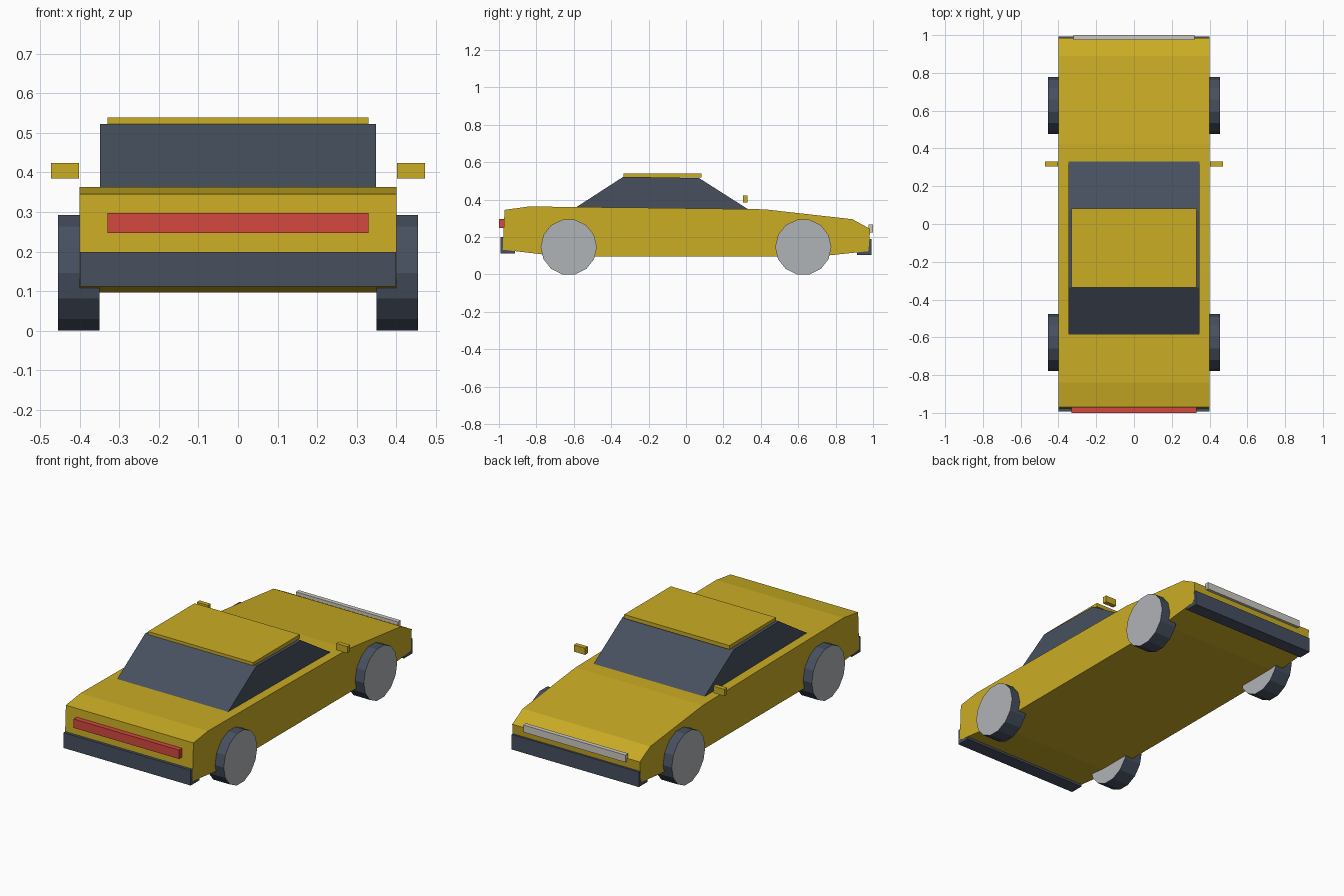
import bpy, bmesh, math
from mathutils import Matrix

if "Cube" in bpy.data.objects:
    bpy.data.objects.remove(bpy.data.objects["Cube"])


def mat(name, r, g, b):
    m = bpy.data.materials.new(name)
    lin = [((c / 255 + 0.055) / 1.055) ** 2.4 for c in (r, g, b)]
    m.diffuse_color = (*lin, 1)
    m.use_nodes = True
    m.node_tree.nodes["Principled BSDF"].inputs["Base Color"].default_value = m.diffuse_color
    return m


YELLOW = mat("yellow paint", 202, 172, 36)
DARK = mat("dark slate", 71, 80, 95)
RED = mat("red lens", 212, 72, 62)
GREY = mat("wheel grey", 176, 179, 183)
PALE = mat("pale lens", 205, 201, 192)


def finish(name, bm, *mats):
    bmesh.ops.recalc_face_normals(bm, faces=bm.faces)
    me = bpy.data.meshes.new(name)
    bm.to_mesh(me)
    bm.free()
    for m in mats:
        me.materials.append(m)
    ob = bpy.data.objects.new(name, me)
    bpy.context.collection.objects.link(ob)
    return ob


def extrude_profile(name, pts, half, m):
    """Side profile of (y, z) points extruded across x."""
    bm = bmesh.new()
    f = bm.faces.new([bm.verts.new((-half, y, z)) for y, z in pts])
    r = bmesh.ops.extrude_face_region(bm, geom=[f])
    for v in r["geom"]:
        if isinstance(v, bmesh.types.BMVert):
            v.co.x = half
    return finish(name, bm, m)


def box(name, x0, x1, y0, y1, z0, z1, m):
    bm = bmesh.new()
    bmesh.ops.create_cube(bm, size=1)
    for v in bm.verts:
        v.co = (x1 if v.co.x > 0 else x0, y1 if v.co.y > 0 else y0, z1 if v.co.z > 0 else z0)
    return finish(name, bm, m)


# Body shell and glass cabin
extrude_profile("body", [(-0.98, 0.132), (-0.97, 0.345), (-0.84, 0.363), (-0.25, 0.357),
                         (0.42, 0.348), (0.89, 0.295), (0.985, 0.243), (0.975, 0.124),
                         (0.72, 0.097), (-0.68, 0.097)], 0.40, YELLOW)
extrude_profile("cabin_glass", [(-0.62, 0.338), (-0.335, 0.522), (0.07, 0.515), (0.345, 0.34)],
                0.348, DARK)
box("roof", -0.33, 0.33, -0.335, 0.083, 0.517, 0.539, YELLOW)

# Bumpers and light bars
box("rear_bumper", -0.399, 0.399, -0.993, -0.915, 0.112, 0.199, DARK)
box("nose_bumper", -0.399, 0.399, 0.915, 0.992, 0.103, 0.188, DARK)
box("tail_light", -0.33, 0.33, -1.0, -0.965, 0.247, 0.297, RED)
box("headlight_bar", -0.32, 0.32, 0.975, 1.0, 0.225, 0.266, PALE)

# Wheels and mirrors on both sides
for side, s in (("left", -1), ("right", 1)):
    xs = sorted((s * 0.402, s * 0.472))
    box(side + "_mirror", xs[0], xs[1], 0.305, 0.33, 0.385, 0.423, YELLOW)
    for end, y in (("rear", -0.627), ("nose", 0.627)):
        bm = bmesh.new()
        bmesh.ops.create_cone(bm, cap_ends=True, segments=14, radius1=0.15, radius2=0.15, depth=0.105)
        # turn the axis to x with a vertex pointing along y, so the wheel rests on a flat
        bmesh.ops.rotate(bm, verts=bm.verts, matrix=Matrix.Rotation(math.pi / 2, 3, 'Y'))
        ang = min((math.atan2(v.co.z, v.co.y) for v in bm.verts), key=abs)
        bmesh.ops.rotate(bm, verts=bm.verts, matrix=Matrix.Rotation(-ang, 3, 'X'))
        bmesh.ops.translate(bm, verts=bm.verts,
                            vec=(s * 0.402, y, 0.15 * math.cos(math.pi / 14)))
        for f in bm.faces:
            f.material_index = 1 if len(f.verts) > 4 else 0
        finish(f"{side}_{end}_wheel", bm, DARK, GREY)
